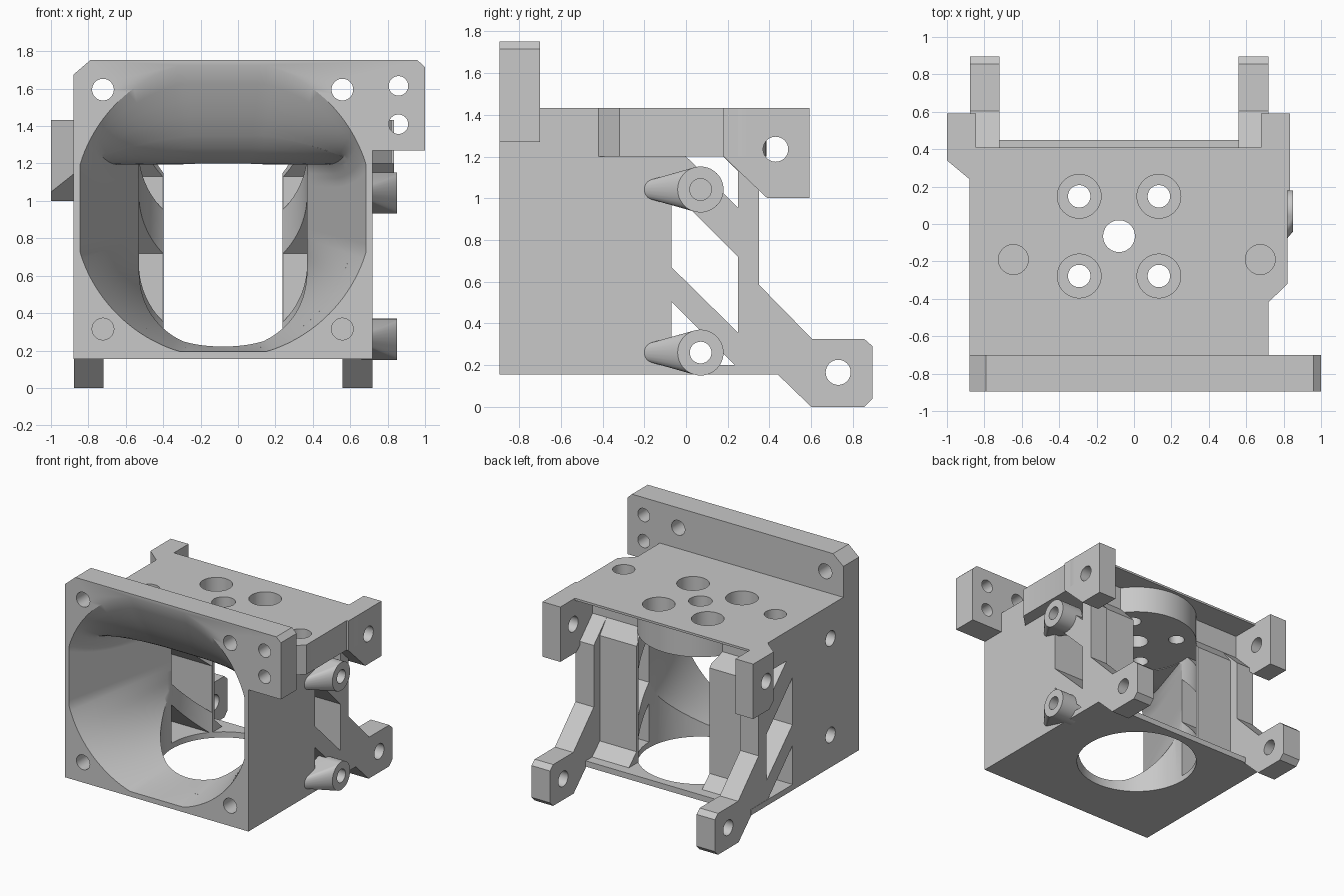
import bpy, bmesh, math
from mathutils import Vector

if "Cube" in bpy.data.objects:
    bpy.data.objects.remove(bpy.data.objects["Cube"])

grey = bpy.data.materials.new("plain grey")
grey.use_nodes = True
COLOUR = (0.58, 0.58, 0.58, 1)
grey.diffuse_color = COLOUR
grey.node_tree.nodes["Principled BSDF"].inputs["Base Color"].default_value = COLOUR

CX, CY = -0.08, -0.065          # nozzle bore axis
AXES = {"x": lambda a, b, d: (d, a, b), "y": lambda a, b, d: (a, d, b), "z": lambda a, b, d: (a, b, d)}


def finish(name, bm):
    bmesh.ops.recalc_face_normals(bm, faces=bm.faces)
    mesh = bpy.data.meshes.new(name)
    bm.to_mesh(mesh)
    bm.free()
    mesh.materials.append(grey)
    obj = bpy.data.objects.new(name, mesh)
    bpy.context.collection.objects.link(obj)
    return obj


def loft(name, rings):
    bm = bmesh.new()
    loops = [[bm.verts.new(p) for p in ring] for ring in rings]
    n = len(loops[0])
    for a, b in zip(loops, loops[1:]):
        for i in range(n):
            j = (i + 1) % n
            bm.faces.new((a[i], a[j], b[j], b[i]))
    bm.faces.new(loops[0])
    bm.faces.new(loops[-1])
    return finish(name, bm)


def prism(name, axis, outline, lo, hi):
    return loft(name, [[AXES[axis](a, b, d) for a, b in outline] for d in (lo, hi)])


def box(name, x0, x1, y0, y1, z0, z1):
    return prism(name, "z", [(x0, y0), (x1, y0), (x1, y1), (x0, y1)], z0, z1)


def circle(a, b, r, n=48):
    return [(a + r * math.cos(math.tau * i / n), b + r * math.sin(math.tau * i / n)) for i in range(n)]


cutters = []


def cutter(obj):
    obj.hide_render = True
    cutters.append(obj)
    return obj


def hole(axis, a, b, r, lo, hi):
    return cutter(prism("hole_cutter", axis, circle(a, b, r), lo, hi))


def cut(obj, tools):
    for tool in tools:
        mod = obj.modifiers.new("cut", "BOOLEAN")
        mod.operation, mod.solver, mod.object = "DIFFERENCE", "EXACT", tool
    dg = bpy.context.evaluated_depsgraph_get()
    mesh = bpy.data.meshes.new_from_object(obj.evaluated_get(dg))
    obj.modifiers.clear()
    obj.data = mesh
    return obj


# Duct: clipped circle at the front, straight sides tapering to an arch-bottomed
# opening, with a ceiling that drops quickly and then levels out
def duct_ring(y, t, t_top, n=128):
    ring = []
    for i in range(n):
        c, s = math.cos(math.tau * i / n), math.sin(math.tau * i / n)
        front = min(0.8, 0.765 / max(abs(c), abs(s)))
        rear = 0.448 / max(abs(c), 1e-6)
        if s > 0:
            rear = min(rear, 0.235 / s)
        elif rear * s < -0.26:
            rear = -0.26 * s + math.sqrt(0.0676 * s * s + 0.1331)
        rx = front + (rear - front) * t
        rz = front + (rear - front) * (t_top if s > 0 else t)
        ring.append((CX + rx * c, y, 0.96 + rz * s))
    return ring


steps = 20
rings = [duct_ring(-0.95, 0, 0)]
for k in range(steps + 1):
    s = k / steps
    rings.append(duct_ring(-0.895 + 0.83 * s, s, 1 - max(0, 1 - 1.85 * s) ** 2.2))
rings.append(duct_ring(0.02, 1, 1))
duct = cutter(loft("duct_cutter", rings))
bore = cutter(prism("bore_cutter", "z", circle(CX, CY, 0.45, 96), -0.1, 1.2))

# Screw holes
fan_holes = [hole("y", x, 1.595, 0.058, -1, -0.6) for x in (-0.722, 0.558)]
fan_holes += [hole("y", x, 0.315, 0.058, -1, -0.5) for x in (-0.722, 0.558)]
tab_holes = [hole("y", 0.858, z, 0.052, -1, -0.6) for z in (1.41, 1.615)]
side_holes = [hole("x", -0.54, z, 0.06, -1, -0.78) for z in (0.41, 1.17)]
top_holes = [hole("z", CX, CY, 0.085, 1.1, 1.5)]
for dx in (-0.213, 0.213):
    for dy in (-0.213, 0.213):
        top_holes.append(hole("z", CX + dx, CY + dy, 0.06, 1.1, 1.5))
        top_holes.append(hole("z", CX + dx, CY + dy, 0.117, 1.31, 1.5))
for x in (-0.645, 0.675):
    top_holes.append(hole("z", x, -0.19, 0.08, 1.35, 1.5))

# Front plate with side tab
plate = prism("front_plate", "y", [(-0.88, 0.155), (0.718, 0.155), (0.718, 1.27), (1, 1.27), (1, 1.715),
              (0.96, 1.752), (-0.79, 1.752), (-0.88, 1.675)], -0.895, -0.7)
cut(plate, [duct] + fan_holes + tab_holes)

# Duct body and floor
cut(box("duct_body", -0.88, 0.718, -0.7, -0.07, 0.155, 1.2), [duct, bore] + fan_holes[2:] + side_holes)
cut(box("floor", -0.88, 0.718, -0.07, 0.45, 0.155, 0.2), [bore])

# Top plate, with a thin rear lip over a round boss
top = prism("top_plate", "z", [(-0.88, -0.7), (0.718, -0.7), (0.718, -0.42), (0.82, -0.32), (0.82, 0.2),
            (0.835, 0.25), (0.835, 0.3), (0.68, 0.3), (0.68, 0.41), (-0.845, 0.41), (-0.845, 0.3),
            (-0.88, 0.3)], 1.2, 1.432)
recess = cutter(box("recess_cutter", -0.845, 0.68, 0.19, 0.5, 1.1, 1.415))
cut(top, [duct, recess] + top_holes + side_holes)
cut(prism("top_boss", "z", circle(CX, CY, 0.45, 96), 1.2, 1.425), top_holes + [duct])

# Upper rear lugs
lug_outline = [(0.18, 1.2), (0.39, 1), (0.592, 1), (0.592, 1.432), (0.18, 1.432)]
lug_hole = hole("x", 0.43, 1.235, 0.06, -1.1, 1.1)
lug_bevel = cutter(prism("bevel_cutter", "z", [(-0.88, 0.1), (-0.88, 0.24), (-1, 0.34), (-1.1, 0.42), (-1.1, 0.1)], 0.9, 1.5))
for name, x0, x1 in (("upper_lug_right", -1, -0.845), ("upper_lug_left", 0.68, 0.835)):
    cut(prism(name, "x", lug_outline, x0, x1), [lug_hole, lug_bevel])

# Side frames: outer arm, inner post and diagonal struts
arm_outline = [(-0.07, 0.155), (0.44, 0.155), (0.6, 0), (0.855, 0), (0.895, 0.04), (0.895, 0.29), (0.855, 0.325),
               (0.605, 0.325), (0.35, 0.585), (0.35, 1.07), (0.19, 1.23), (-0.07, 1.23)]
post_outline = [(-0.07, 0.2), (0.37, 0.2), (0.275, 0.29), (0.275, 1.12), (0.19, 1.23), (-0.07, 1.23)]
windows = [[(0, 1.2), (0.25, 0.955), (0.25, 1.13), (0.18, 1.2)],
           [(-0.07, 0.67), (0.25, 0.355), (0.25, 0.72), (-0.07, 1.04)],
           [(-0.07, 0.2), (0.235, 0.2), (-0.07, 0.505)]]
window_tools = [cutter(prism("window_cutter", "x", w, -1.1, 1.1)) for w in windows]
arm_hole = hole("x", 0.73, 0.165, 0.06, -1.1, 1.1)
for side, sign in (("right", -1), ("left", 1)):
    xs = [CX + sign * d for d in (0.798, 0.638, 0.318)]
    cut(prism("rear_arm_" + side, "x", arm_outline, xs[0], xs[1]), window_tools + [arm_hole])
    cut(prism("inner_post_" + side, "x", post_outline, xs[1], xs[2]), window_tools + [bore])

# Tapered screw bosses on the left side
for name, z in (("upper_side_boss", 1.042), ("lower_side_boss", 0.26)):
    bm = bmesh.new()
    points = [(x, a, b) for x in (0.66, 0.85) for a, b in circle(0.07, z, 0.11)]
    points += [(0.7, a, b) for a, b in circle(-0.18, z, 0.042)]
    for p in points:
        bm.verts.new(Vector(p))
    bmesh.ops.convex_hull(bm, input=bm.verts)
    spare = [v for v in bm.verts if not v.link_faces]
    bmesh.ops.delete(bm, geom=spare, context="VERTS")
    cut(finish(name, bm), [hole("x", 0.07, z, 0.052, 0.6, 0.9)])

# Remove the helpers and smooth the round surfaces
for obj in cutters:
    bpy.data.objects.remove(obj)
bpy.ops.object.select_all(action="DESELECT")
for obj in bpy.context.collection.objects:
    if obj.type == "MESH":
        obj.select_set(True)
        bpy.context.view_layer.objects.active = obj
bpy.ops.object.shade_smooth_by_angle(angle=math.radians(30))
